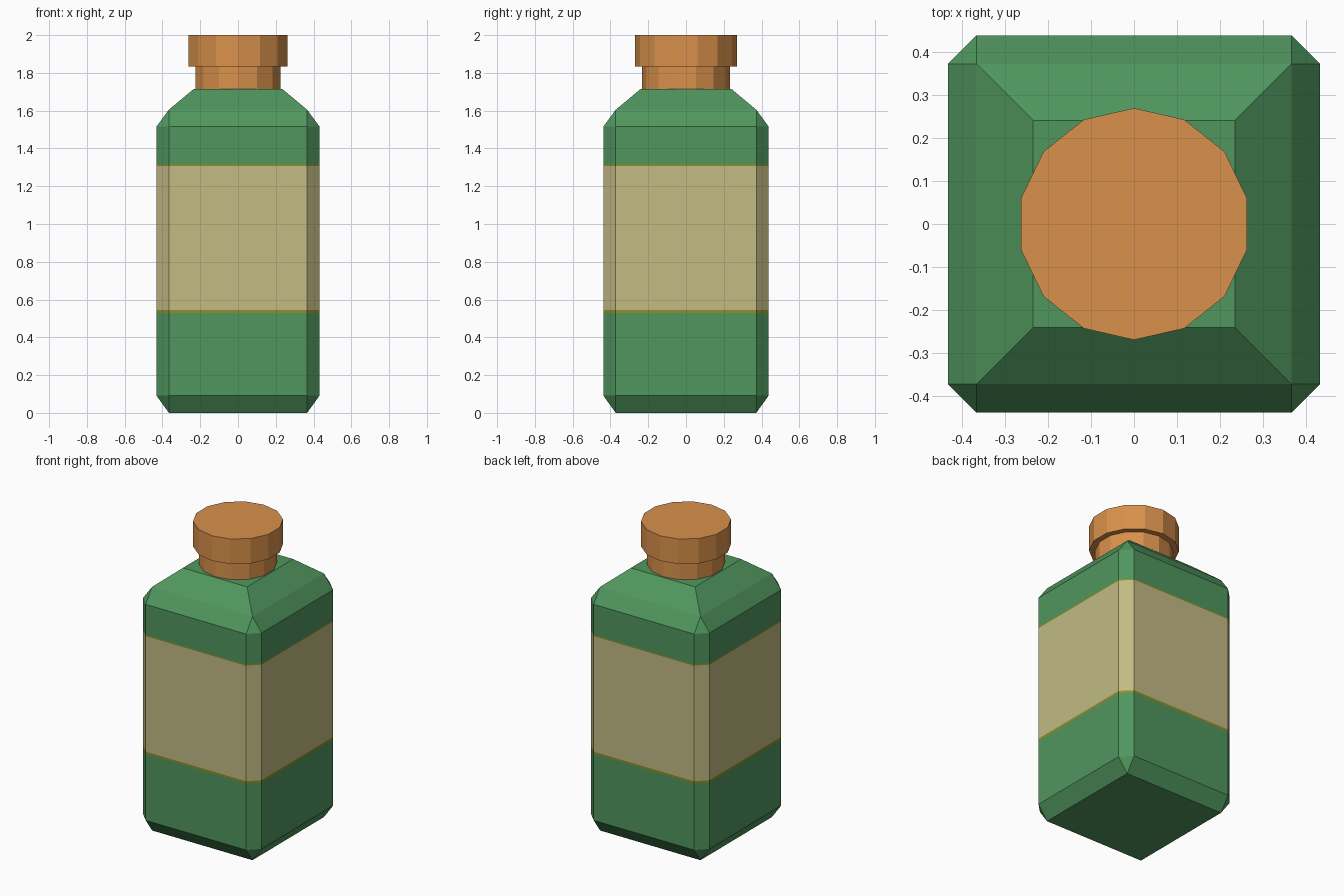
import bpy, bmesh, math

if "Cube" in bpy.data.objects:
    bpy.data.objects.remove(bpy.data.objects["Cube"])

def srgb(r, g, b):
    f = lambda c: c / 12.92 if c <= 0.04045 else ((c + 0.055) / 1.055) ** 2.4
    return (f(r / 255), f(g / 255), f(b / 255), 1)

def material(name, rgb):
    m = bpy.data.materials.new(name)
    m.diffuse_color = srgb(*rgb)
    m.use_nodes = True
    m.node_tree.nodes["Principled BSDF"].inputs["Base Color"].default_value = m.diffuse_color
    return m

GREEN = material("bottle green", (80, 150, 94))
CREAM = material("label cream", (194, 187, 132))
OLIVE = material("label edge olive", (142, 142, 42))
CORK = material("cork orange", (217, 145, 75))

def build(name, rings, mats, rule=lambda z: 0):
    """Skin stacked rings (equal point counts), cap both ends, colour by height."""
    bm = bmesh.new()
    loops = [[bm.verts.new(p) for p in ring] for ring in rings]
    n = len(loops[0])
    for a, b in zip(loops, loops[1:]):
        for i in range(n):
            j = (i + 1) % n
            bm.faces.new((a[i], a[j], b[j], b[i]))
    bm.faces.new(loops[0][::-1])
    bm.faces.new(loops[-1])
    # merges paired corner points so chamfers end in triangles
    bmesh.ops.remove_doubles(bm, verts=bm.verts, dist=1e-5)
    bmesh.ops.dissolve_degenerate(bm, edges=bm.edges, dist=1e-5)
    bmesh.ops.recalc_face_normals(bm, faces=bm.faces)
    for f in bm.faces:
        f.material_index = rule(f.calc_center_median().z)
    me = bpy.data.meshes.new(name)
    bm.to_mesh(me)
    bm.free()
    for m in mats:
        me.materials.append(m)
    ob = bpy.data.objects.new(name, me)
    bpy.context.collection.objects.link(ob)
    return ob

def octagon(x, y, c, z):
    """Rectangle of half sizes x, y with corners cut by c."""
    return [(x, -y + c, z), (x, y - c, z), (x - c, y, z), (-x + c, y, z),
            (-x, y - c, z), (-x, -y + c, z), (-x + c, -y, z), (x - c, -y, z)]

def circle(r, z, n=14):
    return [(r * math.sin(-2 * math.pi * i / n), r * math.cos(2 * math.pi * i / n), z)
            for i in range(n)]

# Bottle body: bevelled box, sloped shoulder, label band cut into the walls
X, Y, C = 0.432, 0.438, 0.066
LABEL = (0.53, 0.545, 1.306, 1.314)
rings = [octagon(X - C, Y - C, 0, 0)]
rings += [octagon(X, Y, C, z) for z in (0.092, *LABEL, 1.515)]
rings += [octagon(X - C, Y - C, 0, 1.605), octagon(0.234, 0.24, 0, 1.715)]

def label_rule(z):
    if LABEL[1] < z < LABEL[2]:
        return 1
    return 2 if LABEL[0] < z < LABEL[3] else 0

build("bottle_body", rings, [GREEN, CREAM, OLIVE], label_rule)

# Stopper: narrow neck under a wider cap
build("stopper_neck", [circle(0.232, 1.70), circle(0.232, 1.84)], [CORK])
build("stopper_cap", [circle(0.269, 1.835), circle(0.269, 2.0)], [CORK])
